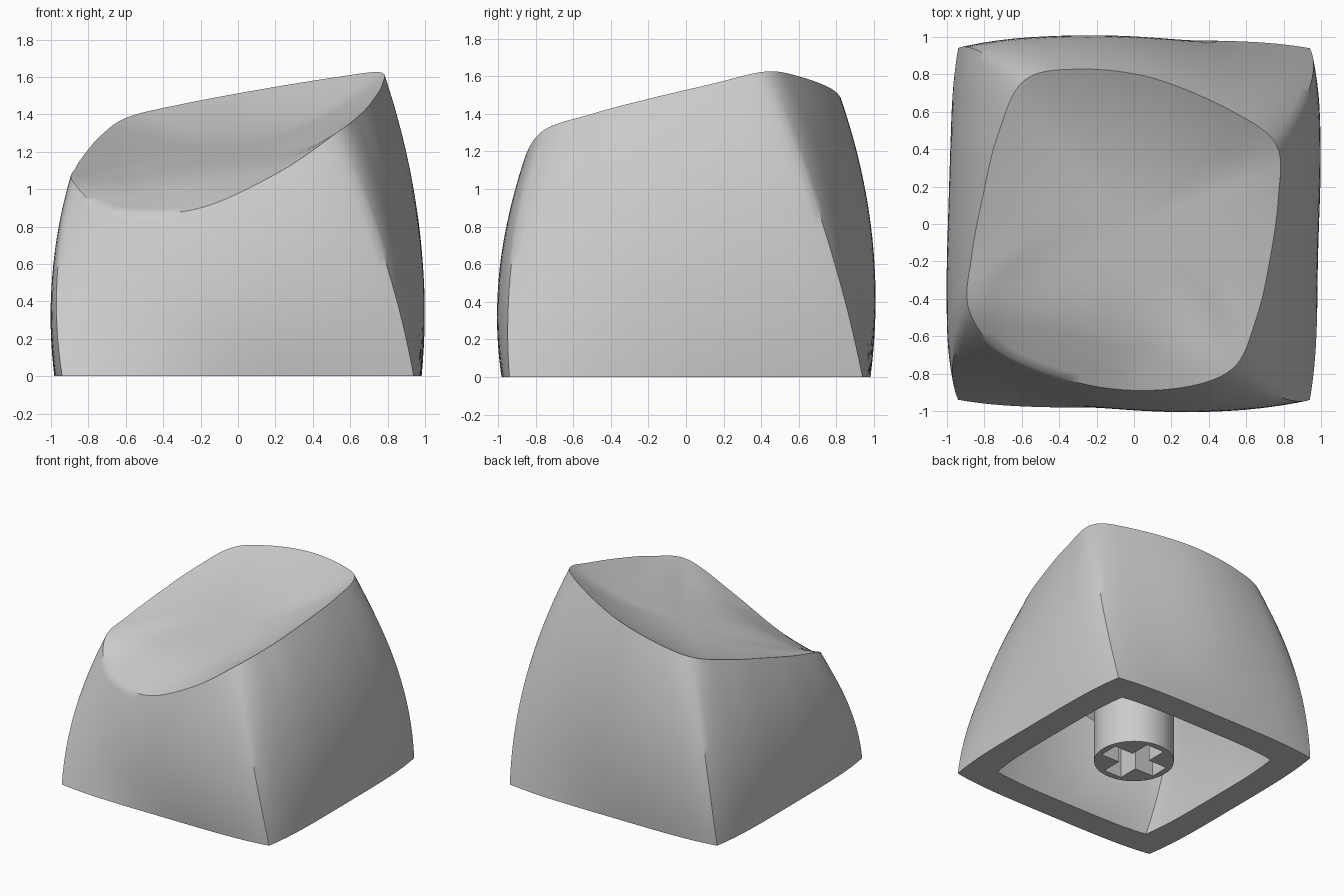
import bpy, bmesh, math
from mathutils import Vector

if "Cube" in bpy.data.objects:
    bpy.data.objects.remove(bpy.data.objects["Cube"], do_unlink=True)

grey = bpy.data.materials.new("plain grey")
grey.use_nodes = True
colour = (0.6, 0.6, 0.6, 1)
grey.diffuse_color = colour
grey.node_tree.nodes["Principled BSDF"].inputs["Base Color"].default_value = colour

# Rim of the dished top, counter-clockwise, four points per side from each corner
RIM = [Vector(p) for p in (
    (.762, .42, 1.625), (.53, .6, 1.6), (.1, .78, 1.53), (-.3, .828, 1.455),
    (-.59, .765, 1.385), (-.73, .47, 1.29), (-.81, .14, 1.2), (-.868, -.17, 1.115),
    (-.882, -.46, 1.04), (-.69, -.695, .89), (-.24, -.862, .89), (.2, -.882, 1.08),
    (.525, -.775, 1.3), (.655, -.5, 1.4), (.725, -.2, 1.48), (.772, .14, 1.56))]
CORNERS = [Vector((x, y, 0)) * .94 for x, y in ((1, 1), (-1, 1), (-1, -1), (1, -1))]
STEP = 8
COUNT = len(RIM) * STEP


def rim_point(i):
    """Smooth curve through the rim points."""
    k, t = i // STEP, (i % STEP) / STEP
    a, b, c, d = (RIM[(k + j) % len(RIM)] for j in (-1, 0, 1, 2))
    return (2 * b + (c - a) * t + (2 * a - 5 * b + 4 * c - d) * t**2
            + (3 * b - a - 3 * c + d) * t**3) / 2


def base_point(i):
    """Square base with slightly softened corners."""
    side, s = divmod(i / (4 * STEP), 1)
    a, b = CORNERS[int(side)], CORNERS[(int(side) + 1) % 4]
    out = (a + b).normalized()
    return a.lerp(b, s) + out * .042 * (1 - (2 * s - 1)**4)


def wall_ring(t):
    """Twisted, bulging wall between base and rim."""
    ring = []
    for i in range(COUNT):
        base, rim = base_point(i), rim_point(i)
        out = Vector((rim.x, rim.y, 0)).normalized()
        control = (base + rim) / 2 + out * .122 * rim.z
        ring.append(base * (1 - t)**2 + control * 2 * t * (1 - t) + rim * t**2)
    return ring


def floor_height(p):
    return 1.22 + .16 * p.x + .2 * p.y


LIFT = [rim_point(i).z - floor_height(rim_point(i)) for i in range(COUNT)]


def dish_ring(r):
    """Scooped top: a tilted plane blending up or down into the rim."""
    ring = []
    reach = round((1 - r) * COUNT / 4)
    for i in range(COUNT):
        p = rim_point(i) * r
        near = [LIFT[(i + k) % COUNT] for k in range(-reach, reach + 1)]
        p.z = floor_height(p) + sum(near) / len(near) * r**2.3
        ring.append(p)
    return ring


def finish(name, bm, angle):
    bmesh.ops.recalc_face_normals(bm, faces=bm.faces)
    mesh = bpy.data.meshes.new(name)
    bm.to_mesh(mesh)
    bm.free()
    mesh.materials.append(grey)
    obj = bpy.data.objects.new(name, mesh)
    bpy.context.collection.objects.link(obj)
    bpy.ops.object.select_all(action="DESELECT")
    obj.select_set(True)
    bpy.context.view_layer.objects.active = obj
    if angle:
        bpy.ops.object.shade_smooth_by_angle(angle=math.radians(angle))
    return obj


# Hollow shell: inner roof, inner wall, base edge, outer wall, dished top
ROOF = .84
outer = [wall_ring(k / 20) for k in range(21)]
outer += [dish_ring(1 - k / 20) for k in range(1, 20)]
inner = [[Vector((p.x * .775, p.y * .775, p.z * ROOF)) for p in ring] for ring in outer]
bm = bmesh.new()
rings = [[bm.verts.new(p) for p in ring] for ring in inner[::-1] + outer]
for low, high in zip(rings, rings[1:]):
    for i in range(COUNT):
        j = (i + 1) % COUNT
        bm.faces.new((low[i], low[j], high[j], high[i]))
for ring, scale in ((rings[0], ROOF), (rings[-1], 1)):
    centre = bm.verts.new((0, 0, floor_height(Vector()) * scale))
    for i in range(COUNT):
        bm.faces.new((ring[i], ring[(i + 1) % COUNT], centre))
finish("keycap_shell", bm, 42)


def prism(name, outline, bottom, top, angle):
    bm = bmesh.new()
    face = bm.faces.new([bm.verts.new((x, y, bottom)) for x, y in outline])
    extruded = bmesh.ops.extrude_face_region(bm, geom=[face])["geom"]
    bmesh.ops.translate(bm, vec=(0, 0, top - bottom),
                        verts=[v for v in extruded if isinstance(v, bmesh.types.BMVert)])
    return finish(name, bm, angle)


# Mounting stem with a cross-shaped socket
turns = [2 * math.pi * k / 64 for k in range(64)]
arm, half = .25, .08
cross = []
for k in range(4):
    c, s = (1, 0, -1, 0)[k], (0, 1, 0, -1)[k]
    for x, y in ((arm, -half), (arm, half), (half, half)):
        cross.append((x * c - y * s, x * s + y * c))
cutter = prism("socket_cutter", cross, -.1, .5, 0)
cutter.hide_render = True
stem = prism("mounting_stem", [(.3 * math.cos(a), .3 * math.sin(a)) for a in turns],
             .04, 1.1, 30)
cut = stem.modifiers.new("socket", "BOOLEAN")
cut.operation = "DIFFERENCE"
cut.solver = "EXACT"
cut.object = cutter
bpy.ops.object.modifier_move_to_index(modifier=cut.name, index=0)
bpy.ops.object.modifier_apply(modifier=cut.name)
bpy.data.objects.remove(cutter, do_unlink=True)
